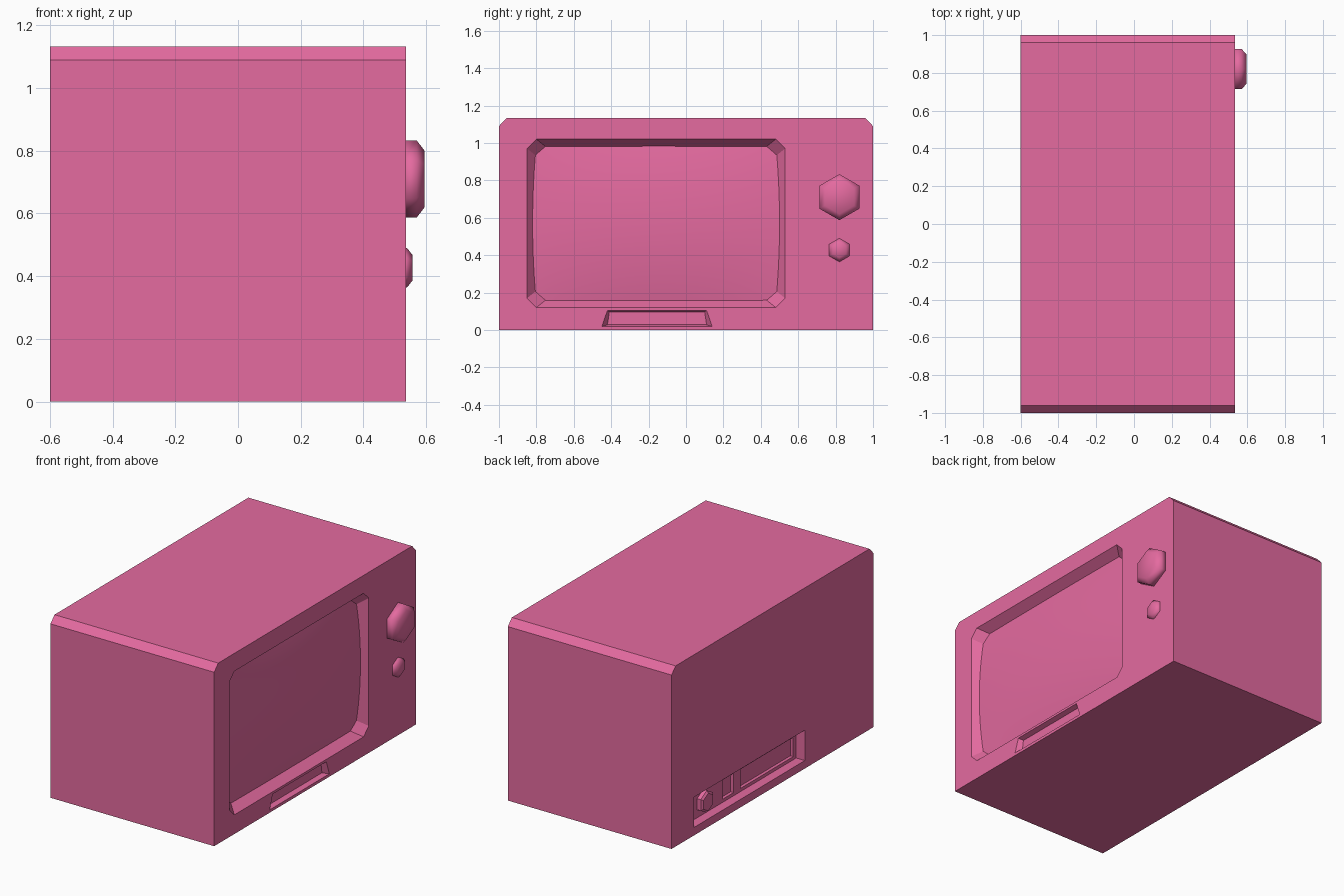
import bpy, bmesh, math

cube = bpy.data.objects.get("Cube")
if cube:
    bpy.data.objects.remove(cube, do_unlink=True)

PINK = (0.78, 0.145, 0.35, 1.0)
pink = bpy.data.materials.new("pink plastic")
pink.use_nodes = True
pink.diffuse_color = PINK
pink.node_tree.nodes["Principled BSDF"].inputs["Base Color"].default_value = PINK

FRONT, BACK = 0.535, -0.6


def add_object(name, bm, smooth=False):
    bmesh.ops.recalc_face_normals(bm, faces=bm.faces)
    for f in bm.faces:
        f.smooth = smooth
    mesh = bpy.data.meshes.new(name)
    bm.to_mesh(mesh)
    bm.free()
    mesh.materials.append(pink)
    ob = bpy.data.objects.new(name, mesh)
    bpy.context.collection.objects.link(ob)
    return ob


def loft(name, sections, smooth=False):
    """Closed solid through (x, [(y, z), ...]) sections."""
    bm = bmesh.new()
    loops = [[bm.verts.new((x, y, z)) for y, z in pts] for x, pts in sections]
    n = len(loops[0])
    for a, b in zip(loops, loops[1:]):
        for i in range(n):
            j = (i + 1) % n
            bm.faces.new((a[i], a[j], b[j], b[i]))
    bm.faces.new(loops[0])
    bm.faces.new(loops[-1])
    return add_object(name, bm, smooth)


def rect(y0, y1, z0, z1):
    return [(y0, z0), (y1, z0), (y1, z1), (y0, z1)]


def octagon(y0, y1, z0, z1, c):
    return [(y0 + c, z0), (y1 - c, z0), (y1, z0 + c), (y1, z1 - c),
            (y1 - c, z1), (y0 + c, z1), (y0, z1 - c), (y0, z0 + c)]


def hexagon(y, z, r):
    return [(y + r * math.sin(k * math.pi / 3), z + r * math.cos(k * math.pi / 3))
            for k in range(6)]


def cut(target, name, sections):
    cutter = loft(name, sections)
    cutter.hide_render = True
    mod = target.modifiers.new(name, 'BOOLEAN')
    mod.operation, mod.solver, mod.object = 'DIFFERENCE', 'EXACT', cutter
    bpy.context.view_layer.objects.active = target
    bpy.ops.object.modifier_apply(modifier=mod.name)
    bpy.data.objects.remove(cutter, do_unlink=True)


# Cabinet with chamfered upper side edges
outline = [(-1, 0), (1, 0), (1, 1.09), (0.96, 1.132), (-0.96, 1.132), (-1, 1.09)]
cabinet = loft("cabinet", [(BACK, outline), (FRONT, outline)])

# Sloped screen surround
mouth = octagon(-0.85, 0.53, 0.12, 1.02, 0.05)
cut(cabinet, "screen_recess", [
    (FRONT - 0.08, octagon(-0.80, 0.48, 0.16, 0.98, 0.05)),
    (FRONT - 0.06, octagon(-0.80, 0.48, 0.16, 0.98, 0.05)),
    (FRONT, mouth), (FRONT + 0.05, mouth)])

# Shallow slot under the screen
slot = [(-0.45, 0.018), (0.14, 0.018), (0.11, 0.105), (-0.42, 0.105)]
slot_floor = [(-0.42, 0.028), (0.11, 0.028), (0.10, 0.095), (-0.41, 0.095)]
cut(cabinet, "lower_slot", [(FRONT - 0.03, slot_floor), (FRONT, slot),
                            (FRONT + 0.05, slot)])

# Rear connector bay and its sockets
bay = rect(-0.32, 0.78, 0.05, 0.24)
cut(cabinet, "rear_bay", [(BACK - 0.05, bay), (BACK + 0.06, bay)])
for name, y0, y1 in (("small_socket", 0.30, 0.41), ("wide_socket", -0.29, 0.23)):
    shape = rect(y0, y1, 0.07, 0.19)
    cut(cabinet, name, [(BACK - 0.05, shape), (BACK + 0.08, shape)])

# Bulging screen, its border buried in the surround
bm = bmesh.new()
bmesh.ops.create_grid(bm, x_segments=24, y_segments=16, size=1)
for v in bm.verts:
    u, w = v.co.x, v.co.y
    depth = 0.062 - 0.025 * (1 - w * w) - 0.02 * (1 - u * u) * (1 - w * w)
    v.co = (FRONT - depth, -0.16 + 0.68 * u, 0.57 + 0.44 * w)
screen = add_object("screen", bm, smooth=True)
if screen.data.polygons[0].normal.x < 0:
    screen.data.flip_normals()

# Six-sided control knobs
for name, z, r, r_tip, straight, length in (
        ("large_knob", 0.71, 0.123, 0.09, 0.035, 0.06),
        ("small_knob", 0.427, 0.063, 0.04, 0.004, 0.022)):
    loft(name, [(FRONT - 0.01, hexagon(0.82, z, r)),
                (FRONT + straight, hexagon(0.82, z, r)),
                (FRONT + length, hexagon(0.82, z, r_tip))], smooth=True)

# Rear knob inside the bay
loft("rear_knob", [(BACK + 0.07, hexagon(0.60, 0.135, 0.07)),
                   (BACK + 0.035, hexagon(0.60, 0.135, 0.07)),
                   (BACK + 0.025, hexagon(0.60, 0.135, 0.055))])
